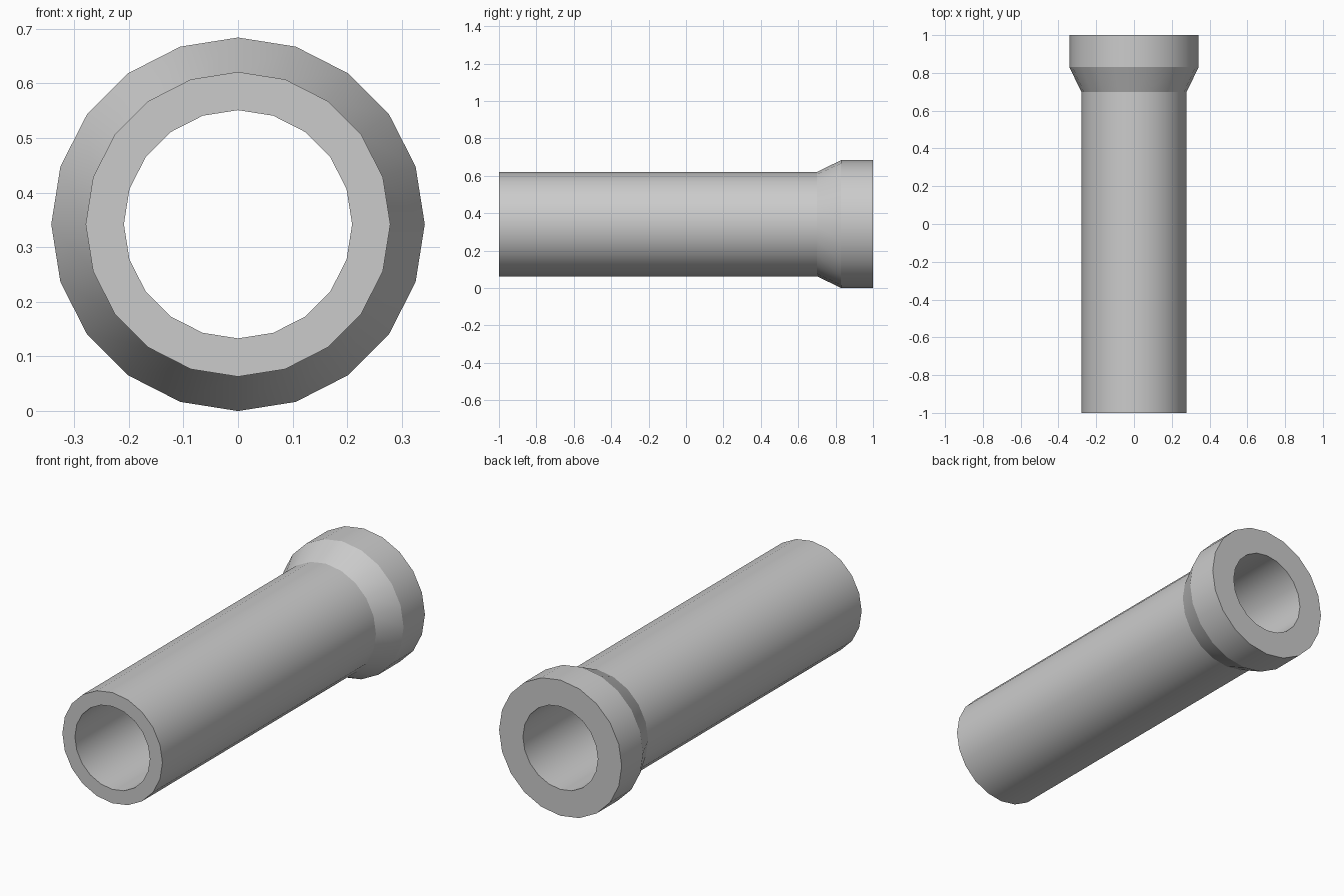
import bpy, bmesh, math
from mathutils import Matrix, Vector

cube = bpy.data.objects.get("Cube")
if cube:
    bpy.data.objects.remove(cube)

SIDES = 20
BORE, TUBE, COLLAR = 0.209, 0.279, 0.342

# Plain grey material
grey = bpy.data.materials.new("plain_grey")
grey.use_nodes = True
colour = (0.6, 0.6, 0.6, 1)
grey.diffuse_color = colour
grey.node_tree.nodes["Principled BSDF"].inputs["Base Color"].default_value = colour

# Closed wall section: (radius, position along the pipe)
section = [(BORE, -1), (TUBE, -1), (TUBE, 0.70),
           (COLLAR, 0.83), (COLLAR, 1), (BORE, 1)]

# Revolve the section around the pipe's long axis
bm = bmesh.new()
rings = []
for i in range(SIDES):
    turn = Matrix.Rotation(math.tau * i / SIDES, 3, 'Y')
    rings.append([bm.verts.new(turn @ Vector((r, y, 0)) + Vector((0, 0, COLLAR)))
                  for r, y in section])
for i, ring in enumerate(rings):
    following = rings[(i + 1) % SIDES]
    for j in range(len(section)):
        k = (j + 1) % len(section)
        bm.faces.new((ring[j], ring[k], following[k], following[j]))
bmesh.ops.recalc_face_normals(bm, faces=bm.faces)
mesh = bpy.data.meshes.new("flared_pipe")
bm.to_mesh(mesh)
bm.free()
mesh.materials.append(grey)
pipe = bpy.data.objects.new("flared_pipe", mesh)
bpy.context.collection.objects.link(pipe)

# Smooth around the barrel, crisp at the collar and rims
bpy.ops.object.select_all(action='DESELECT')
pipe.select_set(True)
bpy.context.view_layer.objects.active = pipe
bpy.ops.object.shade_smooth_by_angle(angle=math.radians(22))
